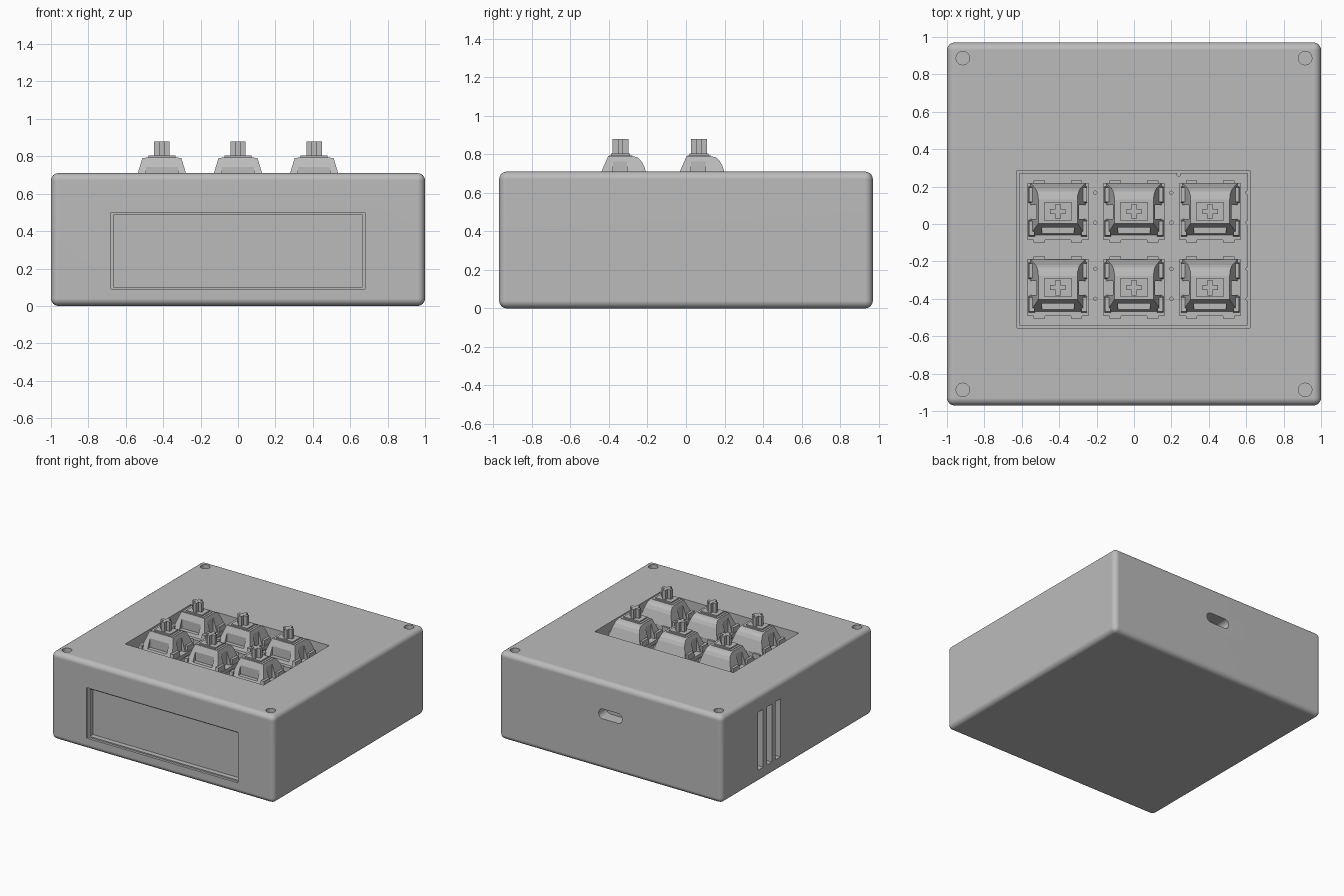
import bpy, bmesh, math
from mathutils import Matrix

if "Cube" in bpy.data.objects:
    bpy.data.objects.remove(bpy.data.objects["Cube"], do_unlink=True)

grey = bpy.data.materials.new("plain_grey")
grey.use_nodes = True
GREY = (0.5, 0.5, 0.5, 1)
grey.diffuse_color = GREY
grey.node_tree.nodes["Principled BSDF"].inputs["Base Color"].default_value = GREY


def add_object(name, bm):
    mesh = bpy.data.meshes.new(name)
    bmesh.ops.recalc_face_normals(bm, faces=bm.faces)
    bm.to_mesh(mesh)
    bm.free()
    mesh.materials.append(grey)
    obj = bpy.data.objects.new(name, mesh)
    bpy.context.collection.objects.link(obj)
    return obj


def add_box(bm, x, y, z, taper=1.0):
    """Box from (low, high) ranges; the top is scaled by taper."""
    verts = bmesh.ops.create_cube(bm, size=1)["verts"]
    for v in verts:
        s = taper if v.co.z > 0 else 1
        v.co.x = sum(x) / 2 + v.co.x * s * (x[1] - x[0])
        v.co.y = sum(y) / 2 + v.co.y * s * (y[1] - y[0])
        v.co.z = sum(z) / 2 + v.co.z * (z[1] - z[0])


def box(name, x, y, z, taper=1.0):
    bm = bmesh.new()
    add_box(bm, x, y, z, taper)
    return add_object(name, bm)


def cylinder(name, x, y, z, r, depth, sides=32):
    bm = bmesh.new()
    bmesh.ops.create_cone(bm, cap_ends=True, segments=sides, radius1=r, radius2=r,
                          depth=depth, matrix=Matrix.Translation((x, y, z)))
    return add_object(name, bm)


def bevel(obj, width, segments):
    mod = obj.modifiers.new("rounding", "BEVEL")
    mod.width, mod.segments = width, segments
    mod.limit_method = "ANGLE"


def cut(obj, cutters):
    """Bake all modifiers and subtract the cutters."""
    for c in cutters:
        mod = obj.modifiers.new("cut", "BOOLEAN")
        mod.object, mod.operation, mod.solver = c, "DIFFERENCE", "EXACT"
        c.hide_render = True
    graph = bpy.context.evaluated_depsgraph_get()
    baked = bpy.data.meshes.new_from_object(obj.evaluated_get(graph))
    obj.modifiers.clear()
    obj.data = baked
    for c in cutters:
        bpy.data.objects.remove(c, do_unlink=True)


def smooth(obj):
    bpy.ops.object.select_all(action="DESELECT")
    obj.select_set(True)
    bpy.context.view_layer.objects.active = obj
    bpy.ops.object.shade_smooth_by_angle(angle=math.radians(35))
    obj.modifiers.new("flat_sides", "WEIGHTED_NORMAL").keep_sharp = True


# Case with rounded edges
case = box("case", (-1, 1), (-0.97, 0.97), (0, 0.71))
bevel(case, 0.04, 6)

# Key opening and stepped display window
cutters = [
    box("key_opening", (-0.625, 0.62), (-0.555, 0.285), (0.53, 0.8)),
    box("window_rim", (-0.68, 0.68), (-1.1, -0.95), (0.09, 0.5)),
    box("window_pocket", (-0.665, 0.665), (-1.1, -0.91), (0.1, 0.485)),
]

# Rounded cable port in the back
port = box("cable_port", (-0.105, 0.105), (0.87, 1.1), (0.41, 0.49))
bm = bmesh.new()
bm.from_mesh(port.data)
ends = [e for e in bm.edges if abs(e.verts[0].co.y - e.verts[1].co.y) > 0.1]
bmesh.ops.bevel(bm, geom=ends, offset=0.039, segments=8, profile=0.5, affect="EDGES")
bm.to_mesh(port.data)
bm.free()
cutters.append(port)

# Side vents and corner screw holes
for y in (0.25, 0.36, 0.47):
    cutters.append(box("vent", (-1.1, -0.9), (y - 0.032, y + 0.032), (0.1, 0.57)))
for x in (-0.915, 0.915):
    for y in (-0.887, 0.887):
        cutters.append(cylinder("screw_hole", x, y, 0.73, 0.036, 0.12))
cut(case, cutters)
smooth(case)

# Circuit board with small holes
COLUMNS = (-0.407, 0, 0.407)
ROWS = (0.067, -0.34)
board = box("circuit_board", (-0.612, 0.608), (-0.543, 0.273), (0.52, 0.545))
holes = [cylinder("board_hole", x + 0.2, y + dy, 0.545, 0.009, 0.03, 12)
         for x in COLUMNS for y in ROWS for dy in (0.1, -0.06)]
holes.append(cylinder("board_hole", 0.24, 0.265, 0.545, 0.01, 0.03, 12))
cut(board, holes)


def switch_cover():
    """Upper housing: side profile with a curved back, narrowing upward."""
    profile = [(-0.128, 0.645), (-0.064, 0.79), (0.062, 0.79), (0.088, 0.784),
               (0.108, 0.765), (0.122, 0.74), (0.152, 0.645)]
    bm = bmesh.new()
    sides = []
    for s in (-1, 1):
        sides.append([bm.verts.new((s * (0.148 - 0.3 * (z - 0.645)), y, z))
                      for y, z in profile])
        bm.faces.new(sides[-1])
    for i in range(len(profile)):
        j = (i + 1) % len(profile)
        bm.faces.new((sides[0][i], sides[0][j], sides[1][j], sides[1][i]))
    obj = add_object("switch_cover", bm)
    # Side channels and front lamp slot
    cut(obj, [box("channel_left", (-0.2, -0.113), (-0.04, 0.035), (0.6, 0.9)),
              box("channel_right", (0.113, 0.2), (-0.04, 0.035), (0.6, 0.9)),
              box("lamp_slot", (-0.085, 0.085), (-0.2, -0.085), (0.67, 0.9))])
    return obj


def switch_base():
    """Lower housing with a rim, corner clips and edge tabs."""
    bm = bmesh.new()
    add_box(bm, (-0.135, 0.135), (-0.135, 0.135), (0.545, 0.625), 1.08)
    add_box(bm, (-0.163, 0.163), (-0.152, 0.152), (0.62, 0.648))
    for s in (-1, 1):
        for t in (-1, 1):
            cx, cy = s * 0.14, t * 0.09
            add_box(bm, (cx - 0.017, cx + 0.017), (cy - 0.045, cy + 0.045),
                    (0.64, 0.69), 0.85)
            tx, ty = s * 0.1, t * 0.157
            add_box(bm, (tx - 0.03, tx + 0.03), (ty - 0.009, ty + 0.009), (0.61, 0.652))
    return add_object("switch_base", bm)


def switch_stem():
    """Collar and cross-shaped post."""
    bm = bmesh.new()
    add_box(bm, (-0.088, 0.088), (-0.06, 0.063), (0.77, 0.794))
    add_box(bm, (-0.072, 0.072), (-0.05, 0.05), (0.79, 0.804))
    add_box(bm, (-0.041, 0.041), (-0.013, 0.013), (0.8, 0.88))
    add_box(bm, (-0.013, 0.013), (-0.041, 0.041), (0.8, 0.88))
    return add_object("switch_stem", bm)


# Six switches share the same three part meshes
for part in (switch_cover(), switch_base(), switch_stem()):
    for row in ROWS:
        for col in COLUMNS:
            copy = bpy.data.objects.new(part.name, part.data)
            copy.location = (col, row, 0)
            bpy.context.collection.objects.link(copy)
    bpy.data.objects.remove(part, do_unlink=True)
